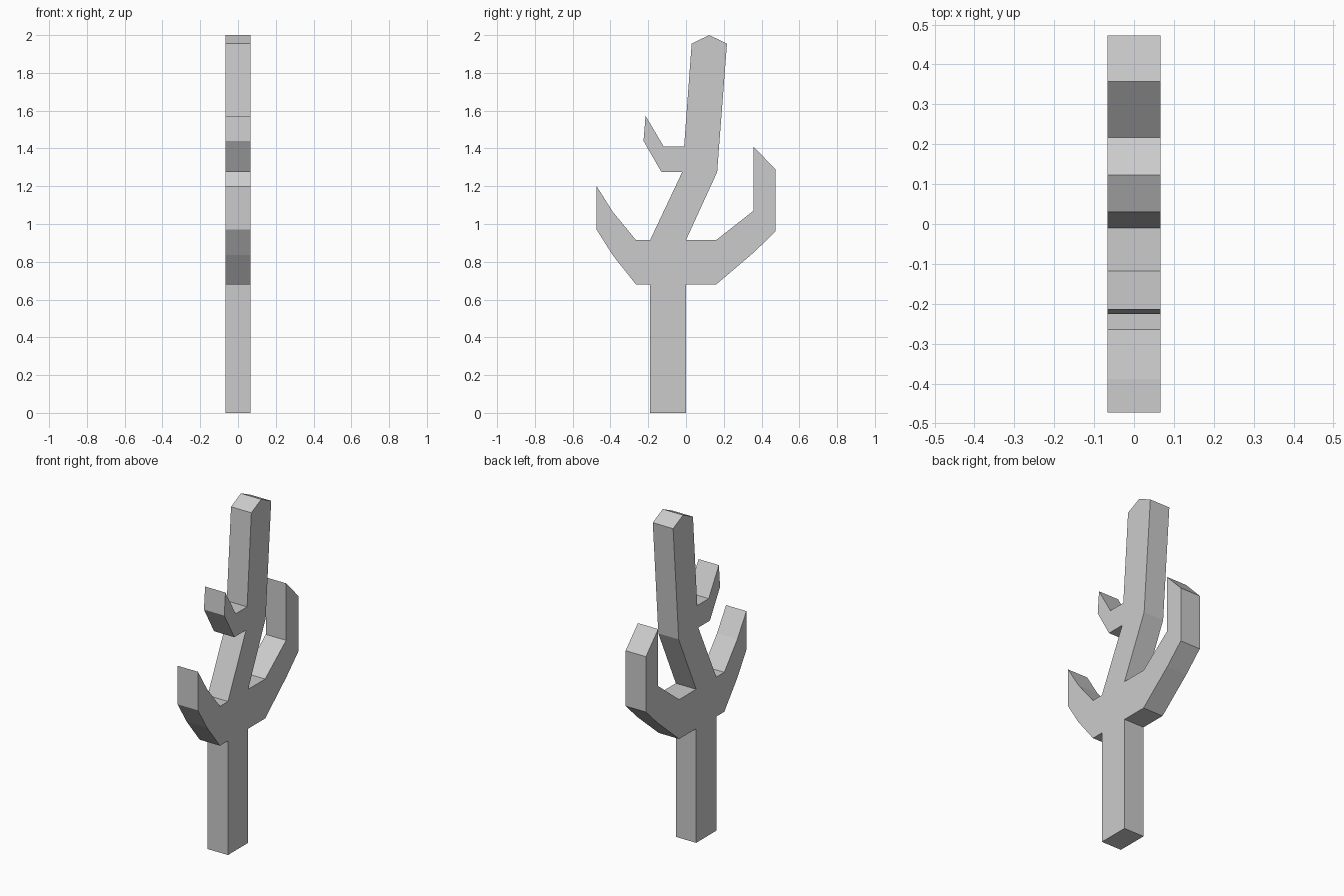
import bpy, bmesh

if "Cube" in bpy.data.objects:
    bpy.data.objects.remove(bpy.data.objects["Cube"])

HALF = 0.067  # half thickness along x

# Each limb is a strip of (y, z) point pairs across its width
trunk = [((-.19, 0), (0, 0)), ((-.19, .68), (0, .68)), ((-.19, .915), (0, .915)),
         ((-.02, 1.275), (.165, 1.275)), ((-.01, 1.41), (.175, 1.41)),
         ((.03, 1.955), (.217, 1.955)), ((.123, 2), (.123, 2))]
big_arm = [((0, .68), (0, .915)), ((.16, .68), (.16, .915)), ((.36, .85), (.357, 1.07)),
           ((.473, .96), (.357, 1.07)), ((.473, 1.29), (.357, 1.41))]
left_arm = [((-.19, .68), (-.19, .915)), ((-.265, .68), (-.265, .915)),
            ((-.388, .835), (-.388, 1.065)), ((-.473, .97), (-.473, 1.2))]
small_arm = [((-.02, 1.275), (-.01, 1.41)), ((-.13, 1.275), (-.118, 1.41)),
             ((-.225, 1.44), (-.214, 1.573))]

bm = bmesh.new()
points = {}


def vert(p):
    if p not in points:
        points[p] = bm.verts.new((-HALF, *p))
    return points[p]


# Flat silhouette, limbs sharing vertices where they join the trunk
for strip in (trunk, big_arm, left_arm, small_arm):
    for (a, b), (c, d) in zip(strip, strip[1:]):
        bm.faces.new([vert(p) for p in dict.fromkeys((a, b, d, c))])
bmesh.ops.recalc_face_normals(bm, faces=bm.faces)

# Extrude the silhouette to full thickness
ext = bmesh.ops.extrude_face_region(bm, geom=bm.faces[:], use_keep_orig=True)
moved = [g for g in ext["geom"] if isinstance(g, bmesh.types.BMVert)]
bmesh.ops.translate(bm, verts=moved, vec=(2 * HALF, 0, 0))
bmesh.ops.recalc_face_normals(bm, faces=bm.faces)

mesh = bpy.data.meshes.new("cactus")
bm.to_mesh(mesh)
bm.free()
cactus = bpy.data.objects.new("cactus", mesh)
bpy.context.collection.objects.link(cactus)
